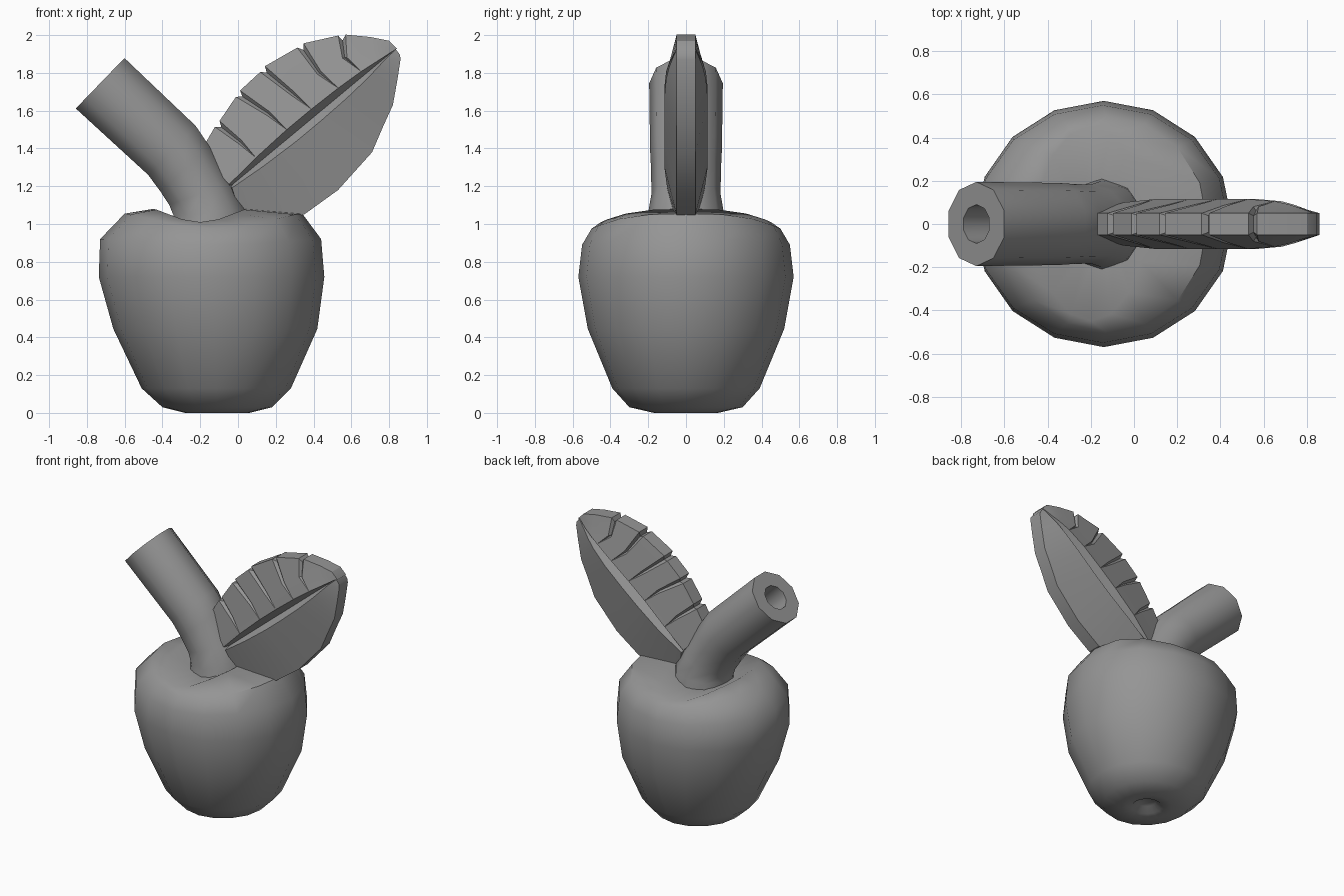
import bpy, bmesh, math
from mathutils import Vector

if "Cube" in bpy.data.objects:
    bpy.data.objects.remove(bpy.data.objects["Cube"], do_unlink=True)

grey = bpy.data.materials.new("plain grey")
grey.use_nodes = True
grey.diffuse_color = (0.3, 0.3, 0.3, 1)
grey.node_tree.nodes["Principled BSDF"].inputs["Base Color"].default_value = (0.3, 0.3, 0.3, 1)


def loft(name, rings, degrees):
    """Skin a list of closed rings, cap both ends and smooth below an angle."""
    bm = bmesh.new()
    loops = [[bm.verts.new(p) for p in ring] for ring in rings]
    for a, b in zip(loops, loops[1:]):
        for i in range(len(a)):
            j = (i + 1) % len(a)
            bm.faces.new((a[i], a[j], b[j], b[i]))
    bm.faces.new(loops[0])
    bm.faces.new(loops[-1])
    bmesh.ops.remove_doubles(bm, verts=bm.verts, dist=0.0005)
    bmesh.ops.recalc_face_normals(bm, faces=bm.faces)
    mesh = bpy.data.meshes.new(name)
    bm.to_mesh(mesh)
    bm.free()
    mesh.materials.append(grey)
    obj = bpy.data.objects.new(name, mesh)
    bpy.context.collection.objects.link(obj)
    bpy.ops.object.select_all(action='DESELECT')
    obj.select_set(True)
    bpy.context.view_layer.objects.active = obj
    bpy.ops.object.shade_smooth_by_angle(angle=math.radians(degrees))


# Fruit: rings of (centre x, x radius, y radius, z, dip towards front and back)
profile = [
    (-0.11, 0.06, 0.06, 0.04, 0), (-0.11, 0.10, 0.10, 0.005, 0),
    (-0.11, 0.17, 0.17, 0.0, 0), (-0.11, 0.29, 0.30, 0.03, 0),
    (-0.115, 0.395, 0.39, 0.13, 0), (-0.12, 0.54, 0.52, 0.445, 0),
    (-0.14, 0.597, 0.57, 0.72, 0), (-0.145, 0.585, 0.55, 0.92, 0.03),
    (-0.13, 0.47, 0.50, 1.055, 0.08), (-0.2, 0.25, 0.45, 1.08, 0.07),
    (-0.18, 0.12, 0.16, 1.0, 0),
]
rings = []
for cx, rx, ry, z, dip in profile:
    angles = [math.tau * i / 16 for i in range(16)]
    rings.append([(cx + rx * math.cos(a), ry * math.sin(a),
                   z - dip * abs(math.sin(a)) ** 3) for a in angles])
loft("fruit", rings, 42)

# Stem: bent tube with a blind hole in its end; (x, z, radius, tilt in degrees)
path = [
    (-0.15, 0.93, 0.22, 3), (-0.15, 1.06, 0.20, 6), (-0.20, 1.16, 0.183, 20),
    (-0.28, 1.29, 0.185, 42), (-0.35, 1.39, 0.19, 46), (-0.73, 1.745, 0.195, 46),
    (-0.73, 1.745, 0.09, 46), (-0.57, 1.59, 0.085, 46),
]
rings = []
for x, z, r, tilt in path:
    t = math.radians(tilt)
    ring = []
    for i in range(10):
        a = math.tau * (i + 0.5) / 10
        u = r * math.cos(a)
        ring.append((x + u * math.cos(t), r * math.sin(a), z + u * math.sin(t)))
    rings.append(ring)
loft("stem", rings, 40)

# Leaf: stations of upper rim, lower rim, place on midrib, groove half width,
# ridge depth and, where a vein notch is cut, the inner end of the notch
stations = [
    ((-0.20, 1.38), (0.03, 1.00), 0.0, 0.012, 0.10, None),
    ((-0.11, 1.53), (0.35, 1.05), 0.2, 0.03, 0.115, (0.01, 1.435)),
    ((0.0, 1.69), (0.53, 1.18), 0.42, 0.04, 0.115, (0.16, 1.585)),
    ((0.13, 1.82), (0.71, 1.38), 0.59, 0.04, 0.115, (0.29, 1.69)),
    ((0.33, 1.945), (0.77, 1.52), 0.77, 0.035, 0.115, (0.43, 1.80)),
    ((0.55, 2.0), (0.82, 1.63), 0.92, 0.025, 0.105, (0.565, 1.88)),
    ((0.70, 1.99), (0.845, 1.77), 1.0, 0.015, 0.09, None),
    ((0.80, 1.97), (0.86, 1.87), 1.07, 0.006, 0.07, None),
    ((0.845, 1.925), (0.858, 1.895), 1.135, 0.003, 0.05, None),
]
rim = 0.05
along, across = Vector((0.77, 0, 0.64)), Vector((-0.64, 0, 0.77))


def flat(point):
    return Vector((point[0], 0, point[1]))


rings = []
for upper, lower, s, w, depth, notch in stations:
    top, mid = flat(upper), Vector((-0.04, 0, 1.2)) + along * s
    ridge = mid + across * w
    inner = flat(notch) if notch else (top + ridge) / 2
    span = (inner - top).length / (ridge - top).length
    inner_y = rim + (depth - rim) * min(span, 0.9)
    inward = (inner - top).normalized()
    onward = Vector((-inward.z, 0, inward.x))
    # A notch takes three rings: near lip, sunken bottom and far lip
    for step in ((-1, 0, 1) if notch else (None,)):
        shift = onward * (step or 0)
        sink = 1 if step == 0 else 0
        half = [(top + shift * 0.02 + inward * 0.028 * sink, rim - 0.012 * sink),
                (inner + shift * 0.012, inner_y - 0.02 * sink),
                (ridge, depth), (mid, depth * 0.55),
                (mid - across * w, depth), (flat(lower), rim)]
        rings.append([(p.x, -y, p.z) for p, y in half]
                     + [(p.x, y, p.z) for p, y in reversed(half)])
loft("leaf", rings, 24)
